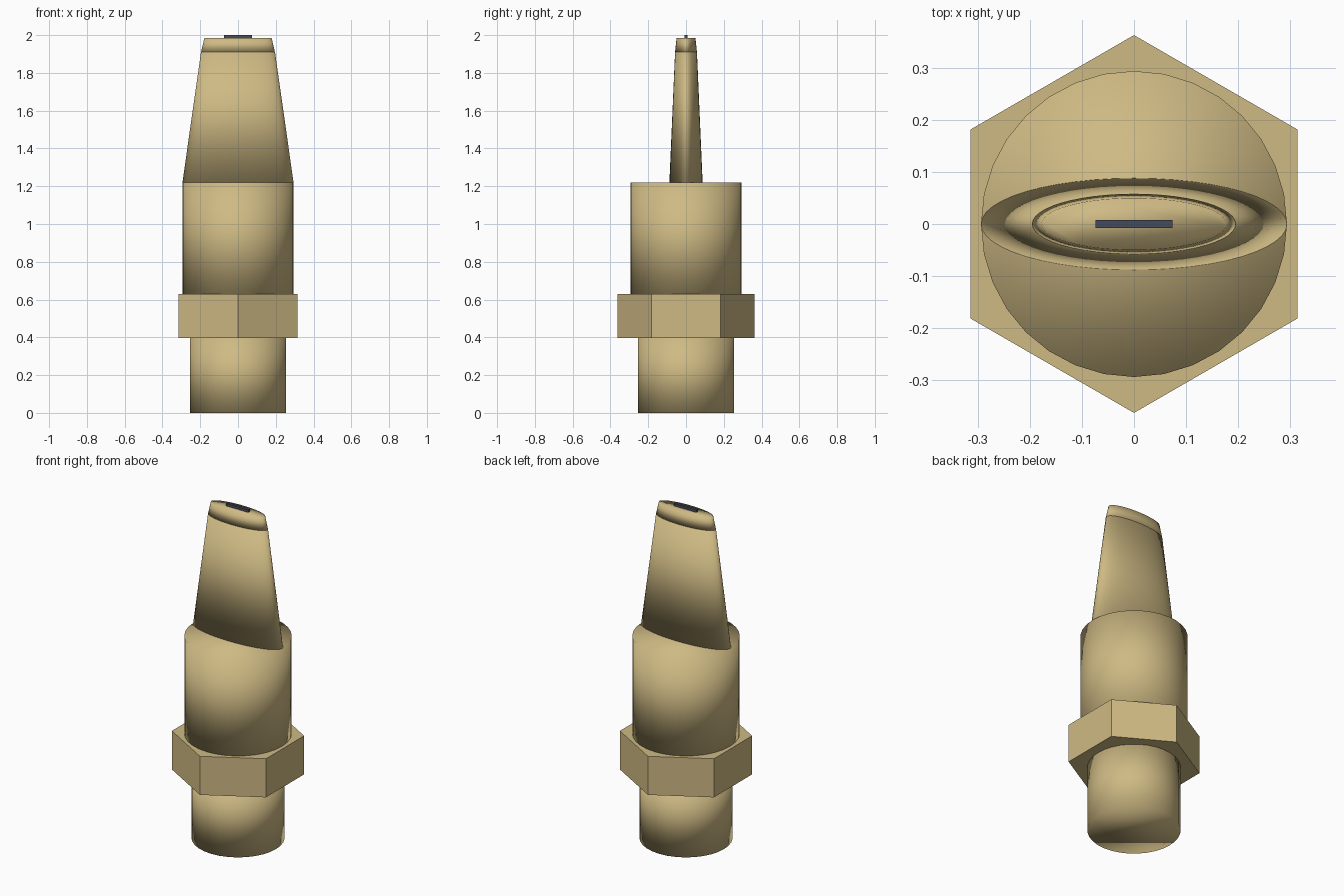
import bpy, bmesh, math

if "Cube" in bpy.data.objects:
    bpy.data.objects.remove(bpy.data.objects["Cube"])


def material(name, color):
    m = bpy.data.materials.new(name)
    m.diffuse_color = color
    m.use_nodes = True
    m.node_tree.nodes["Principled BSDF"].inputs["Base Color"].default_value = m.diffuse_color
    return m


brass = material("brass", (0.62, 0.49, 0.23, 1))
dark = material("dark_slot", (0.06, 0.07, 0.10, 1))


def loft(name, sections, sides, mat, smooth=True, turn=0.0):
    """Stack elliptical rings given as (z, rx, ry) and cap both ends."""
    bm = bmesh.new()
    rings = []
    for z, rx, ry in sections:
        angles = [turn + 2 * math.pi * i / sides for i in range(sides)]
        rings.append([bm.verts.new((rx * math.cos(a), ry * math.sin(a), z)) for a in angles])
    for low, high in zip(rings, rings[1:]):
        for i in range(sides):
            j = (i + 1) % sides
            bm.faces.new((low[i], low[j], high[j], high[i]))
    bm.faces.new(rings[0][::-1])
    bm.faces.new(rings[-1])
    for f in bm.faces:
        f.smooth = smooth
    mesh = bpy.data.meshes.new(name)
    bm.to_mesh(mesh)
    bm.free()
    mesh.materials.append(mat)
    obj = bpy.data.objects.new(name, mesh)
    bpy.context.collection.objects.link(obj)
    return obj


# Inlet stub
loft("inlet_stub", [(0, 0.255, 0.255), (0.41, 0.255, 0.255)], 32, brass)

# Hexagonal wrench collar, corners pointing front and back
loft("hex_collar", [(0.397, 0.363, 0.363), (0.63, 0.363, 0.363)], 6, brass,
     smooth=False, turn=math.pi / 6)

# Round body
loft("body", [(0.62, 0.294, 0.294), (1.22, 0.294, 0.294)], 32, brass)

# Flattened tapering blade
loft("blade", [(1.22, 0.294, 0.088), (1.91, 0.196, 0.058)], 48, brass)

# Chamfered tip
loft("blade_tip", [(1.908, 0.196, 0.058), (1.985, 0.178, 0.05)], 48, brass)

# Dark outlet slot
bpy.ops.mesh.primitive_cube_add(size=1, location=(0, 0, 1.985))
slot = bpy.context.object
slot.name = "outlet_slot"
slot.scale = (0.148, 0.015, 0.03)
bpy.ops.object.transform_apply(location=False, rotation=False, scale=True)
slot.data.materials.append(dark)
